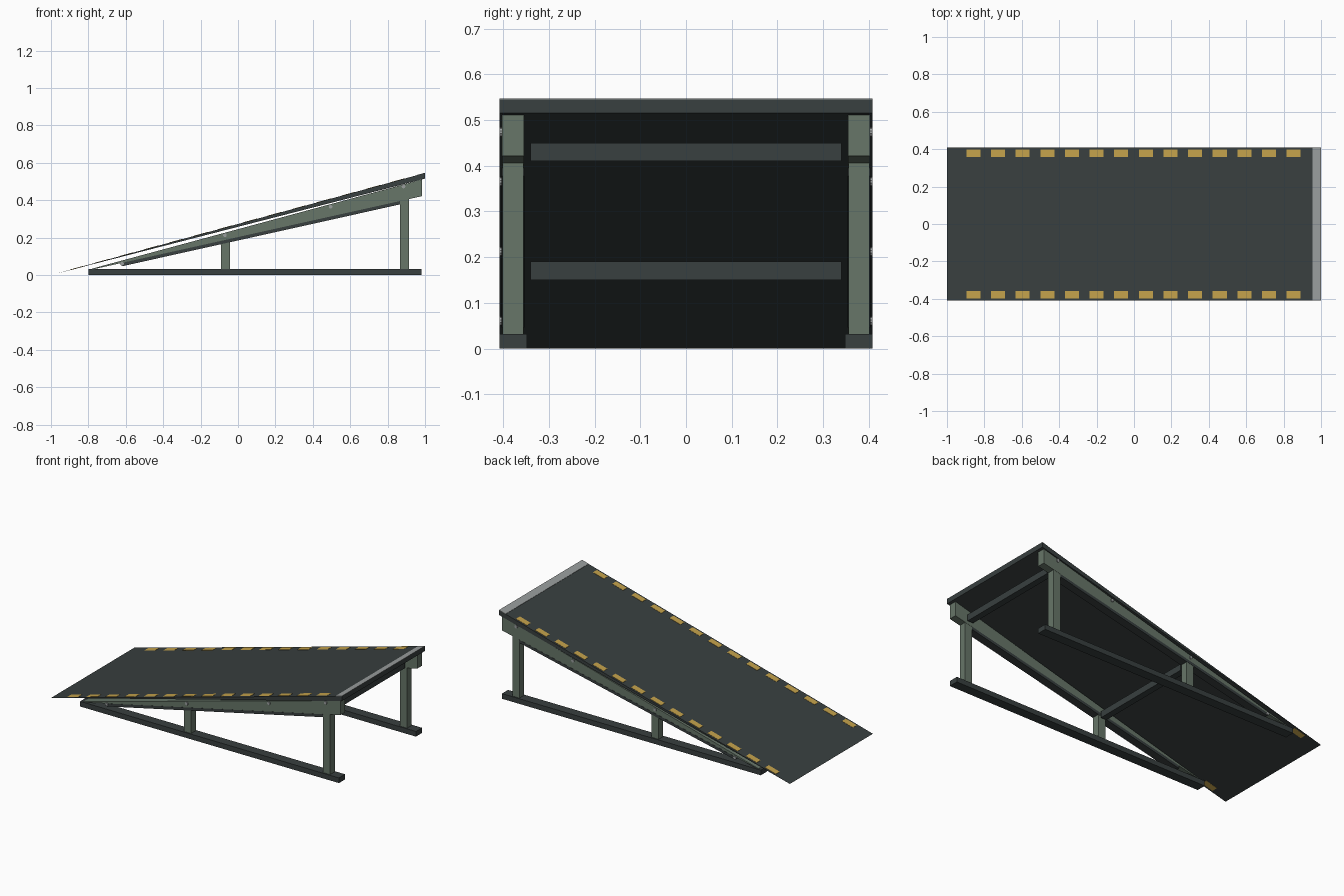
import bpy, bmesh, math
from mathutils import Matrix

if "Cube" in bpy.data.objects:
    bpy.data.objects.remove(bpy.data.objects["Cube"])


def mat(name, rgb):
    m = bpy.data.materials.new(name)
    m.diffuse_color = (*rgb, 1)
    m.use_nodes = True
    m.node_tree.nodes["Principled BSDF"].inputs["Base Color"].default_value = m.diffuse_color
    return m


DARK = mat("dark_grey", (0.040, 0.050, 0.050))
GREEN = mat("grey_green", (0.135, 0.180, 0.140))
YELLOW = mat("marking_yellow", (0.55, 0.36, 0.07))
STEEL = mat("steel", (0.32, 0.34, 0.34))


def extrude_xz(name, pts, y0, y1, material):
    """Prism from an x-z profile, spanning y0..y1."""
    bm = bmesh.new()
    a = [bm.verts.new((x, y0, z)) for x, z in pts]
    b = [bm.verts.new((x, y1, z)) for x, z in pts]
    n = len(pts)
    bm.faces.new(a)
    bm.faces.new(b[::-1])
    for i in range(n):
        j = (i + 1) % n
        bm.faces.new((a[j], a[i], b[i], b[j]))
    bmesh.ops.recalc_face_normals(bm, faces=bm.faces)
    me = bpy.data.meshes.new(name)
    bm.to_mesh(me)
    bm.free()
    me.materials.append(material)
    ob = bpy.data.objects.new(name, me)
    bpy.context.collection.objects.link(ob)
    return ob


def box(name, x0, x1, y0, y1, z0, z1, material):
    return extrude_xz(name, [(x0, z0), (x1, z0), (x1, z1), (x0, z1)], y0, y1, material)


def top(x):          # deck surface height
    return 0.545 * (x + 1) / 2


def under(x):        # underside of the sloped beams
    return 0.029 + 0.2225 * (x + 0.78)


def plate(name, x0, x1, y0, y1, sink, rise, material):
    """Thin plate lying along the deck slope."""
    return extrude_xz(name, [(x0, top(x0) - sink), (x1, top(x1) - sink),
                             (x1, top(x1) + rise), (x0, top(x0) + rise)], y0, y1, material)


W = 0.408
# Wedge deck and steel lip
extrude_xz("deck", [(-1, 0), (1, 0.515), (1, 0.545)], -W, W, DARK)
plate("top_edge_plate", 0.955, 1.0, -W, W, 0.001, 0.0015, STEEL)

# Cross members
box("upper_cross_bar", 0.87, 0.91, -0.34, 0.34, 0.41, 0.45, DARK)
box("lower_cross_bar", -0.087, -0.047, -0.34, 0.34, 0.15, 0.19, DARK)

for s, side in ((-1, "front"), (1, "back")):
    def span(a, b):
        return sorted((s * a, s * b))

    # Ground rail, sloped beam and its lower flange
    box(side + "_ground_rail", -0.80, 0.98, *span(0.348, W), 0, 0.032, DARK)
    extrude_xz(side + "_beam", [(-0.78, 0.029), (0.985, under(0.985)), (0.985, 0.511),
                                (-0.78, 0.034)], *span(0.354, 0.402), GREEN)
    extrude_xz(side + "_beam_flange", [(-0.62, under(-0.62) - 0.018), (0.866, under(0.866) - 0.018),
                                       (0.866, under(0.866)), (-0.62, under(-0.62))],
               *span(0.353, 0.403), DARK)

    # Posts
    for name, x0, x1 in (("tall_post", 0.865, 0.914), ("short_post", -0.092, -0.042)):
        extrude_xz(side + "_" + name, [(x0, 0.03), (x1, 0.03), (x1, under(x1) + 0.005),
                                       (x0, under(x0) + 0.005)], *span(0.355, 0.401), GREEN)

    # Yellow edge markings
    for i in range(14):
        x = -0.896 + i * 0.1317
        plate(f"{side}_marking_{i + 1}", x, x + 0.075, *span(0.359, 0.397), 0.003, 0.0015, YELLOW)

    # Bolt heads
    for i, (x, z) in enumerate(((-0.62, 0.06), (-0.07, 0.212), (0.495, 0.365), (0.885, 0.473))):
        bpy.ops.mesh.primitive_cylinder_add(vertices=10, radius=0.01, depth=0.012,
                                            location=(x, s * 0.402, z),
                                            rotation=(math.pi / 2, 0, 0))
        ob = bpy.context.object
        ob.name = f"{side}_bolt_{i + 1}"
        ob.data.materials.append(STEEL)
